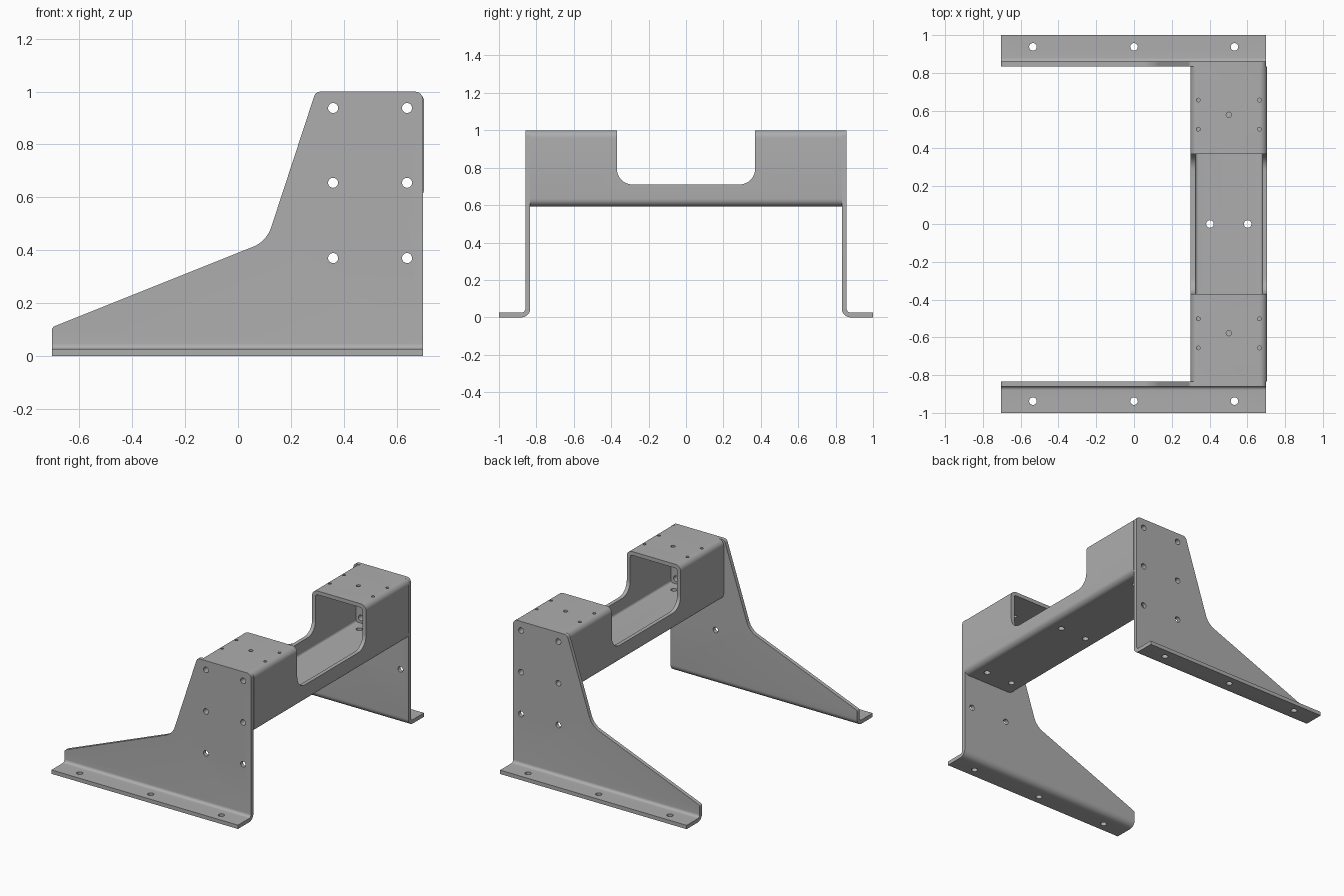
import bpy, bmesh, math
from mathutils import Vector

if "Cube" in bpy.data.objects:
    bpy.data.objects.remove(bpy.data.objects["Cube"])

steel = bpy.data.materials.new("grey_steel")
steel.diffuse_color = (0.42, 0.42, 0.42, 1)
steel.use_nodes = True
steel.node_tree.nodes["Principled BSDF"].inputs["Base Color"].default_value = steel.diffuse_color


def rounded(corners, steps=8):
    """Outline from (u, v, radius) corners, each filleted by its radius."""
    out = []
    n = len(corners)
    for i, (u, v, r) in enumerate(corners):
        p = Vector((u, v))
        if r == 0:
            out.append(p)
            continue
        a = (Vector(corners[i - 1][:2]) - p).normalized()
        b = (Vector(corners[(i + 1) % n][:2]) - p).normalized()
        half = a.angle(b) / 2
        centre = p + (a + b).normalized() * (r / math.sin(half))
        t = r / math.tan(half)
        start, end = p + a * t - centre, p + b * t - centre
        sweep = start.angle_signed(end)
        base = math.atan2(start.y, start.x)
        for k in range(steps + 1):
            ang = base - sweep * k / steps
            out.append(centre + Vector((math.cos(ang), math.sin(ang))) * r)
    return out


def add_prism(bm, outline, axis, lo, hi):
    """Extrude an outline along x, y or z between lo and hi."""
    place = {"x": lambda p, w: (w, p[0], p[1]),
             "y": lambda p, w: (p[0], w, p[1]),
             "z": lambda p, w: (p[0], p[1], w)}[axis]
    a = [bm.verts.new(place(p, lo)) for p in outline]
    b = [bm.verts.new(place(p, hi)) for p in outline]
    bm.faces.new(a)
    bm.faces.new(b)
    for i in range(len(a)):
        j = (i + 1) % len(a)
        bm.faces.new((a[i], a[j], b[j], b[i]))


def make(name, prisms):
    bm = bmesh.new()
    for p in prisms:
        add_prism(bm, *p)
    bmesh.ops.recalc_face_normals(bm, faces=bm.faces)
    mesh = bpy.data.meshes.new(name)
    bm.to_mesh(mesh)
    bm.free()
    mesh.materials.append(steel)
    ob = bpy.data.objects.new(name, mesh)
    bpy.context.collection.objects.link(ob)
    return ob


def circle(u, v, r, n=24):
    return [(u + r * math.cos(2 * math.pi * k / n),
             v + r * math.sin(2 * math.pi * k / n)) for k in range(n)]


def boolean(ob, operation, prisms):
    """Cut with prisms, bake the result and drop the cutter."""
    cutter = make("cutter", prisms)
    cutter.hide_render = True
    mod = ob.modifiers.new("cut", "BOOLEAN")
    mod.operation, mod.object, mod.solver = operation, cutter, "EXACT"
    dg = bpy.context.evaluated_depsgraph_get()
    mesh = bpy.data.meshes.new_from_object(ob.evaluated_get(dg))
    ob.modifiers.clear()
    ob.data = mesh
    bpy.data.objects.remove(cutter)


def smooth(ob):
    bpy.ops.object.select_all(action="DESELECT")
    ob.select_set(True)
    bpy.context.view_layer.objects.active = ob
    bpy.ops.object.shade_smooth_by_angle(angle=math.radians(30))


T = 0.026              # sheet thickness
INNER = 0.833          # inside face of the side brackets
BOLT_X = (0.36, 0.64)

# Side brackets: bent sheet trimmed to the sloping outline, then drilled
side_outline = rounded([(-0.705, -0.1, 0), (0.70, -0.1, 0), (0.70, 1.0, 0.03),
                        (0.294, 1.0, 0.025), (0.108, 0.433, 0.12),
                        (-0.705, 0.108, 0.02)])
for s, name in ((-1, "front_bracket"), (1, "back_bracket")):
    bend = rounded([(s * 1.0, 0, 0), (s * INNER, 0, 0.046),
                    (s * INNER, 1.1, 0), (s * (INNER + T), 1.1, 0),
                    (s * (INNER + T), T, 0.02), (s * 1.0, T, 0)])
    bracket = make(name, [(bend, "x", -0.9, 0.9)])
    boolean(bracket, "INTERSECT", [(side_outline, "y", -1.2, 1.2)])
    holes = [(circle(x, z, 0.019), "y", -1.2, 1.2)
             for x in BOLT_X for z in (0.37, 0.655, 0.938)]
    holes += [(circle(x, s * 0.938, 0.02), "z", -0.1, 0.1)
              for x in (-0.535, 0.0, 0.532)]
    boolean(bracket, "DIFFERENCE", holes)
    smooth(bracket)


def square(x0, x1, z0, z1, r):
    return rounded([(x0, z0, r), (x1, z0, r), (x1, z1, r), (x0, z1, r)])


# Cross beam: hollow square tube with a wide window cut down from the top
X0, X1, Z0, Z1 = 0.299, 0.705, 0.593, 1.0
beam = make("cross_beam", [(square(X0, X1, Z0, Z1, 0.04), "y", -INNER, INNER)])
bore = square(X0 + T, X1 - T, Z0 + T, Z1 - T, 0.016)
boolean(beam, "DIFFERENCE", [(bore, "y", -1, 1)])
window = rounded([(-0.37, 0.71, 0.085), (0.37, 0.71, 0.085),
                  (0.37, 1.2, 0), (-0.37, 1.2, 0)])
boolean(beam, "DIFFERENCE", [(window, "x", 0, 1)])

# Mounting holes in the beam floor and top pads
holes = [(circle(x, y, 0.02), "z", 0.5, 0.68)
         for x in (0.402, 0.602) for y in (-0.73, 0, 0.73)]
for s in (-1, 1):
    holes.append((circle(0.502, s * 0.578, 0.014), "z", 0.9, 1.1))
    holes += [(circle(x, s * y, 0.01), "z", 0.9, 1.1)
              for x in (0.34, 0.664) for y in (0.502, 0.656)]
boolean(beam, "DIFFERENCE", holes)
smooth(beam)

# Bolted end plates inside the beam
for s, name in ((-1, "front_end_plate"), (1, "back_end_plate")):
    ys = sorted((s * (INNER - T), s * INNER))
    plate = make(name, [(square(X0 + T, X1 - T, Z0 + T, Z1 - T, 0.016), "y", *ys)])
    boolean(plate, "DIFFERENCE", [(circle(x, z, 0.019), "y", -1, 1)
                                  for x in BOLT_X for z in (0.655, 0.938)])
    smooth(plate)
